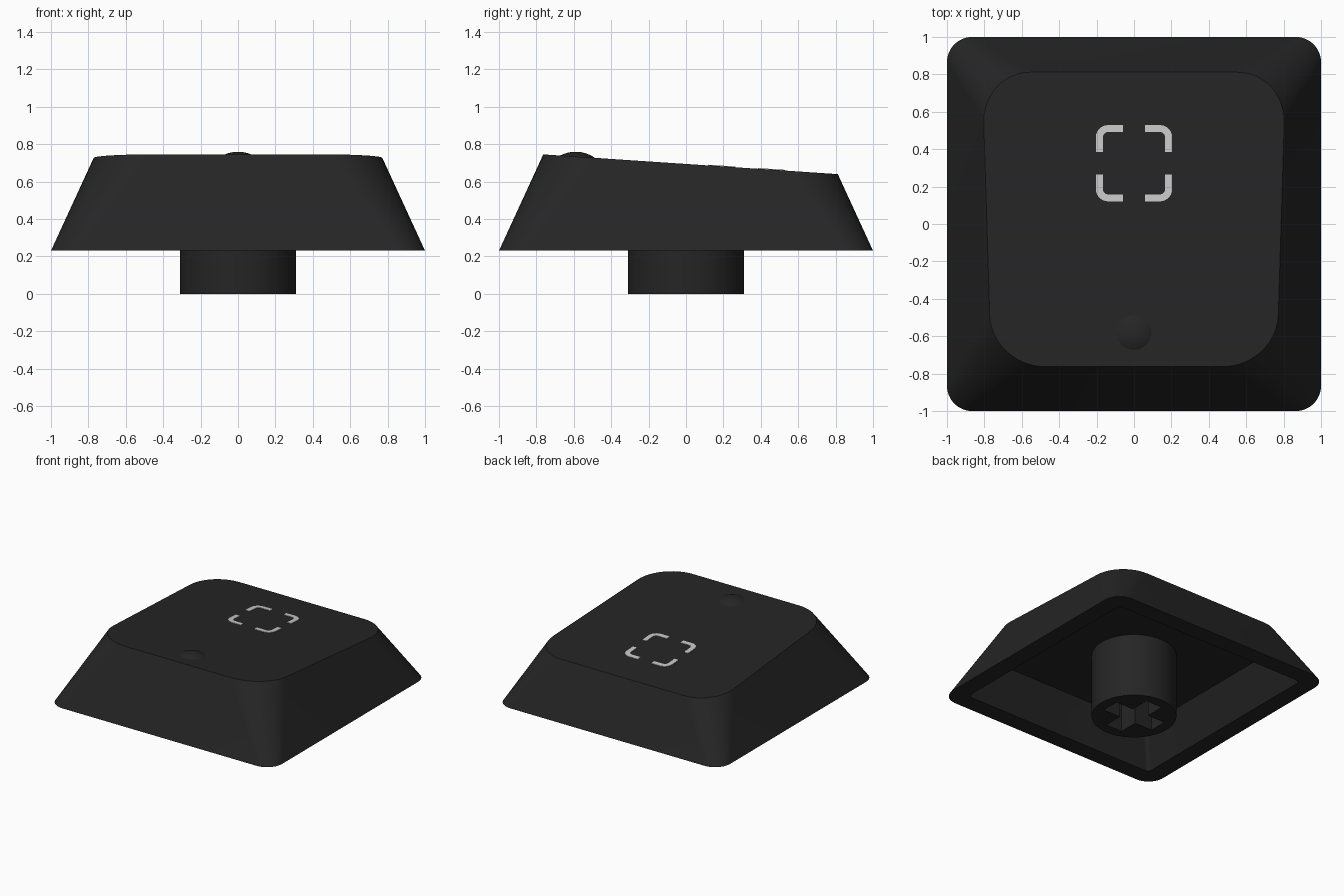
import bpy, bmesh, math
from mathutils import Vector

if "Cube" in bpy.data.objects:
    bpy.data.objects.remove(bpy.data.objects["Cube"])

BASE_Z, CEIL_Z, STEM_R = 0.23, 0.51, 0.31
SLOPE = -0.067


def plane_z(y):
    """Height of the sloping top face."""
    return 0.694 + SLOPE * y


def material(name, rgb):
    m = bpy.data.materials.new(name)
    m.diffuse_color = (*rgb, 1)
    m.use_nodes = True
    m.node_tree.nodes["Principled BSDF"].inputs["Base Color"].default_value = m.diffuse_color
    return m


black = material("black plastic", (0.0185, 0.0185, 0.0185))
grey = material("light grey legend", (0.58, 0.58, 0.58))


def finish(bm, name, mat, smooth=True):
    bmesh.ops.recalc_face_normals(bm, faces=bm.faces)
    me = bpy.data.meshes.new(name)
    bm.to_mesh(me)
    bm.free()
    ob = bpy.data.objects.new(name, me)
    bpy.context.collection.objects.link(ob)
    me.materials.append(mat)
    if smooth:
        bpy.ops.object.select_all(action='DESELECT')
        ob.select_set(True)
        bpy.context.view_layer.objects.active = ob
        bpy.ops.object.shade_smooth_by_angle(angle=math.radians(30))
    return ob


def rounded_square(half, r, n=12):
    pts = []
    for q, (sx, sy) in enumerate([(1, 1), (-1, 1), (-1, -1), (1, -1)]):
        for i in range(n + 1):
            a = math.pi / 2 * (q + i / n)
            pts.append((sx * (half - r) + r * math.cos(a),
                        sy * (half - r) + r * math.sin(a)))
    return pts


def outer_at(z):
    """Tapering outer wall section: narrower and rounder with height."""
    t = z - BASE_Z
    return rounded_square(1 - 0.46 * t, 0.135 + 0.3 * t)


def sloped_ring():
    """Outer wall cut by the sloping top plane."""
    ring = []
    for i in range(len(outer_at(BASE_Z))):
        z = 0.69
        for _ in range(6):
            x, y = outer_at(z)[i]
            z = plane_z(y)
        ring.append((x, y, z))
    return ring


# Cap shell: sloping top, outer wall, rim, cavity wall, ceiling
rings = [
    sloped_ring(),
    [(x, y, BASE_Z) for x, y in outer_at(BASE_Z)],
    [(x, y, BASE_Z) for x, y in rounded_square(0.86, 0.03)],
    [(x, y, CEIL_Z) for x, y in rounded_square(0.73, 0.03)],
]
bm = bmesh.new()
loops = [[bm.verts.new(p) for p in ring] for ring in rings]
for a, b in zip(loops, loops[1:]):
    for i in range(len(a)):
        j = (i + 1) % len(a)
        bm.faces.new((a[i], a[j], b[j], b[i]))
bm.faces.new(loops[0])
bm.faces.new(loops[-1])
finish(bm, "cap_shell", black)


def prism(name, pts, z0, z1, mat, smooth):
    bm = bmesh.new()
    f = bm.faces.new([bm.verts.new((x, y, z0)) for x, y in pts])
    ext = bmesh.ops.extrude_face_region(bm, geom=[f])["geom"]
    bmesh.ops.translate(bm, vec=(0, 0, z1 - z0),
                        verts=[v for v in ext if isinstance(v, bmesh.types.BMVert)])
    return finish(bm, name, mat, smooth)


# Stem with a cross-shaped socket
circle = [(STEM_R * math.cos(math.tau * i / 64), STEM_R * math.sin(math.tau * i / 64))
          for i in range(64)]
stem = prism("stem", circle, 0, CEIL_Z + 0.02, black, True)
L, W = 0.228, 0.072
cross = []
for k in range(4):
    c, s = round(math.cos(k * math.pi / 2)), round(math.sin(k * math.pi / 2))
    cross += [(c * x - s * y, s * x + c * y) for x, y in [(L, -W), (L, W), (W, W)]]
cutter = prism("socket_cutter", cross, -0.1, 0.42, black, False)
cutter.hide_render = True
cutter.hide_viewport = True
cut = stem.modifiers.new("socket", 'BOOLEAN')
cut.operation, cut.object, cut.solver = 'DIFFERENCE', cutter, 'EXACT'

# Raised homing dot: a shallow dome lying on the sloping top
R, H, CY = 0.093, 0.026, -0.58
rad = (R * R + H * H) / (2 * H)
normal = Vector((0, -SLOPE, 1)).normalized()
tilt = Vector((0, 0, 1)).rotation_difference(normal)
centre = Vector((0, CY, plane_z(CY)))
bm = bmesh.new()
steps, seg = 8, 48
dome = []
for k in range(steps):
    r = R * math.cos(math.pi / 2 * k / steps)
    h = math.sqrt(rad * rad - r * r) - (rad - H)
    dome.append([bm.verts.new(centre + tilt @ Vector((r * math.cos(math.tau * i / seg),
                                                      r * math.sin(math.tau * i / seg), h)))
                 for i in range(seg)])
for a, b in zip(dome, dome[1:]):
    for i in range(seg):
        j = (i + 1) % seg
        bm.faces.new((a[i], a[j], b[j], b[i]))
tip = bm.verts.new(centre + normal * H)
for i in range(seg):
    bm.faces.new((dome[-1][i], dome[-1][(i + 1) % seg], tip))
finish(bm, "homing_dot", black)

# Legend: four rounded corner brackets as thin plates
OUT, T, GAP, RO, RI, LY = 0.204, 0.037, 0.06, 0.065, 0.03, 0.325


def arc(corner, r, n=6):
    return [(corner - r + r * math.cos(math.pi / 2 * i / n),
             corner - r + r * math.sin(math.pi / 2 * i / n)) for i in range(n + 1)]


outer_edge = [(OUT, GAP)] + arc(OUT, RO) + [(GAP, OUT)]
inner_edge = [(OUT - T, GAP)] + arc(OUT - T, RI) + [(GAP, OUT - T)]
bm = bmesh.new()
for sx in (1, -1):
    for sy in (1, -1):
        def place(p, lift):
            y = LY + sy * p[1]
            return bm.verts.new((sx * p[0], y, plane_z(y) + lift))
        o, n, ob, nb = [[place(p, lift) for p in edge]
                        for lift in (0.004, -0.002) for edge in (outer_edge, inner_edge)]
        for i in range(len(o) - 1):
            for a, b in ((o, n), (n, nb), (nb, ob), (ob, o)):
                bm.faces.new((a[i], a[i + 1], b[i + 1], b[i]))
        for e in (0, -1):
            bm.faces.new((o[e], n[e], nb[e], ob[e]))
finish(bm, "corner_brackets", grey, False)
